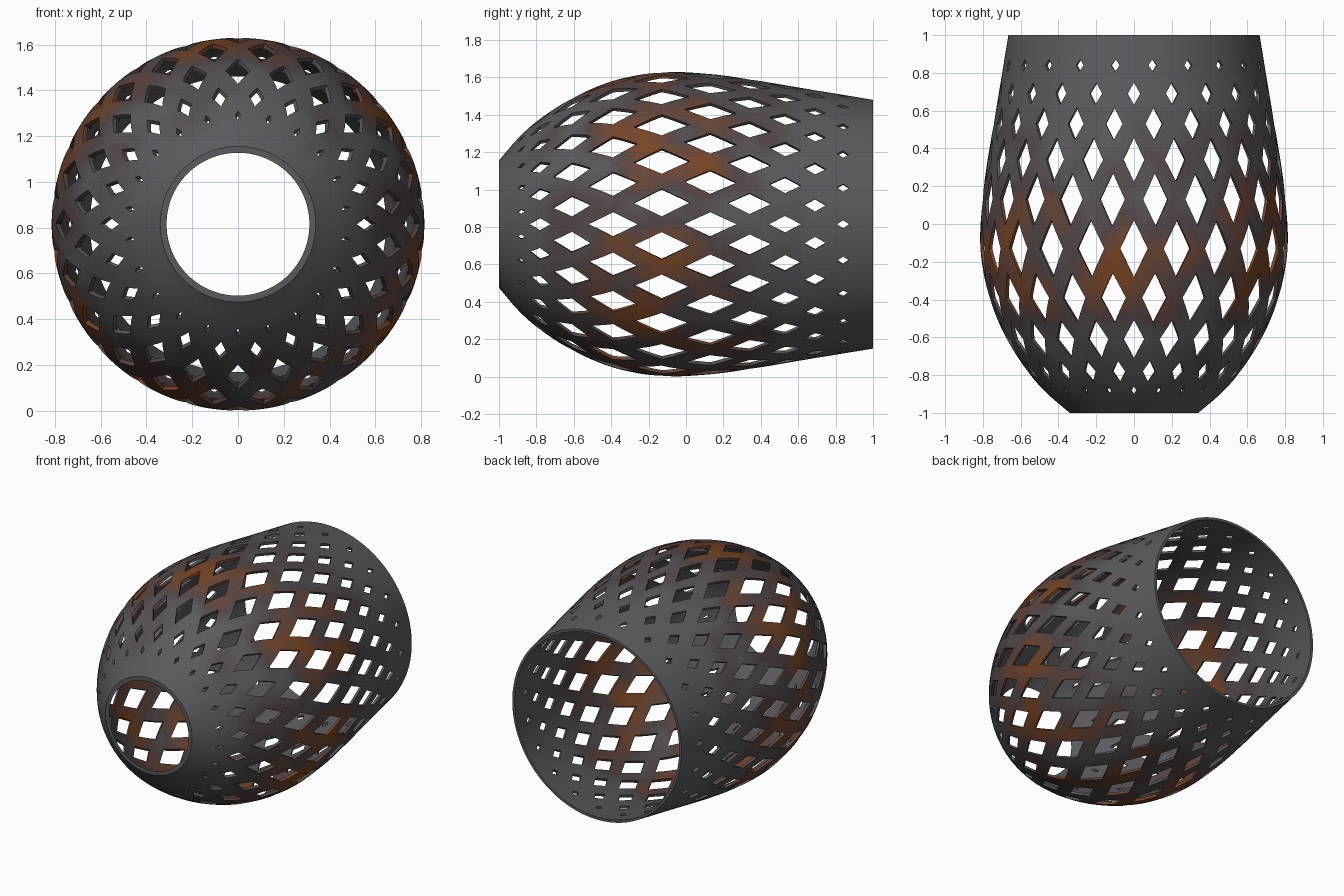
import bpy, bmesh, math
from mathutils import Vector, noise

if "Cube" in bpy.data.objects:
    bpy.data.objects.remove(bpy.data.objects["Cube"])

COLS, CZ, WALL = 22, 0.815, 0.018
STEP = 2 * math.pi / COLS
N, M = 8, 3                      # subdivisions along / across each strap

# Outer profile: (y, radius), revolved round the y axis
PROFILE = [(-1, .34), (-.9, .457), (-.8, .548), (-.65, .65), (-.5, .725), (-.35, .777),
           (-.13, .813), (.1, .805), (.3, .781), (.6, .731), (1, .665)]
# Rows of diamond holes: (y, half length along y, half width)
ROWS = [(-.88, .02, .012), (-.78, .055, .033), (-.61, .10, .055), (-.39, .13, .066),
        (-.13, .15, .074), (.13, .14, .066), (.34, .115, .056), (.53, .085, .045),
        (.69, .058, .034), (.84, .032, .022)]


def tangent(i):
    a, b = PROFILE[max(i - 1, 0)], PROFILE[min(i + 1, len(PROFILE) - 1)]
    return (b[1] - a[1]) / (b[0] - a[0])


def radius(y):
    i = 0
    while i < len(PROFILE) - 2 and y > PROFILE[i + 1][0]:
        i += 1
    (y0, r0), (y1, r1) = PROFILE[i], PROFILE[i + 1]
    h = y1 - y0
    t = (y - y0) / h
    return (r0 * (2*t**3 - 3*t*t + 1) + r1 * (3*t*t - 2*t**3)
            + h * tangent(i) * (t**3 - 2*t*t + t) + h * tangent(i + 1) * (t**3 - t*t))


# Flat pattern in (angle, y), later wrapped round the profile
index, points, faces = {}, [], []


def vert(p):
    key = (round((p[0] / STEP) * 2000) % (COLS * 2000), round(p[1] * 20000))
    if key not in index:
        index[key] = len(points)
        points.append(p)
    return index[key]


def lerp(a, b, t):
    return (a[0] + (b[0] - a[0]) * t, a[1] + (b[1] - a[1]) * t)


def patch(a, b, c, d, n, m):
    """Grid between edge a-b and edge c-d."""
    g = [[vert(lerp(lerp(a, b, i / n), lerp(c, d, i / n), j / m))
          for i in range(n + 1)] for j in range(m + 1)]
    for j in range(m):
        for i in range(n):
            f = list(dict.fromkeys([g[j][i], g[j][i+1], g[j+1][i+1], g[j+1][i]]))
            if len(f) > 2:
                faces.append(f)


ys = [-1] + [r[0] for r in ROWS] + [1]
for k, (y, hl, hw) in enumerate(ROWS):
    for c in range(COLS):
        a = (c + (k % 2) * 0.5) * STEP
        w = hw / radius(y)
        outer = [(a, ys[k + 2]), (a + STEP / 2, y), (a, ys[k]), (a - STEP / 2, y)]
        inner = [(a, y + hl), (a + w, y), (a, y - hl), (a - w, y)]
        for s in range(4):       # four straps round each hole
            e = (s + 1) % 4
            patch(outer[s], outer[e], inner[s], inner[e], N, M)
        if k in (0, len(ROWS) - 1):   # solid triangles out to the end rims
            end = -1 if k == 0 else 1
            tip = (a + STEP / 2, y)
            patch(tip, tip, (a, end), (a + STEP, end), N, N)


def wrap(p, inset):
    a, y = p
    r = radius(y)
    if inset:
        y0, y1 = max(y - .01, -1), min(y + .01, 1)
        slope = (radius(y1) - radius(y0)) / (y1 - y0)
        r -= WALL * math.sqrt(1 + slope * slope)
    return (r * math.sin(a), y, CZ + r * math.cos(a))


# Two skins plus walls along every open edge
n = len(points)
verts = [wrap(p, False) for p in points] + [wrap(p, True) for p in points]
count = {}
for f in faces:
    for u, v in zip(f, f[1:] + f[:1]):
        count.setdefault(frozenset((u, v)), []).append((u, v))
walls = [(e[0][1], e[0][0], e[0][0] + n, e[0][1] + n) for e in count.values() if len(e) == 1]
polys = faces + [[i + n for i in reversed(f)] for f in faces] + walls

mesh = bpy.data.meshes.new("lattice_shell")
mesh.from_pydata(verts, [], polys)
shell = bpy.data.objects.new("lattice_shell", mesh)
bpy.context.collection.objects.link(shell)
bm = bmesh.new()
bm.from_mesh(mesh)
bmesh.ops.recalc_face_normals(bm, faces=bm.faces)
bm.to_mesh(mesh)
bm.free()

# Dark metal fading into rust
GREY, BROWN, RUST = Vector((.105, .105, .115)), Vector((.085, .06, .06)), Vector((.19, .06, .018))
TONES = 9
for i in range(TONES):
    t = i / (TONES - 1) * 2
    col = GREY.lerp(BROWN, t) if t < 1 else BROWN.lerp(RUST, t - 1)
    mat = bpy.data.materials.new("rusted_metal_%d" % i)
    mat.diffuse_color = (*col, 1)
    mat.use_nodes = True
    mat.node_tree.nodes["Principled BSDF"].inputs["Base Color"].default_value = mat.diffuse_color
    mesh.materials.append(mat)
for p in mesh.polygons:
    c = p.center
    wear = max(0, 1 - abs(c.y + .15) / .85)
    amount = wear * .75 + .55 * noise.noise(c * 4) * min(1, wear * 3) + .15 * noise.noise(c * 11) * wear
    p.material_index = max(0, min(TONES - 1, int(amount * TONES)))

bpy.context.view_layer.objects.active = shell
shell.select_set(True)
bpy.ops.object.shade_smooth_by_angle(angle=math.radians(35))
